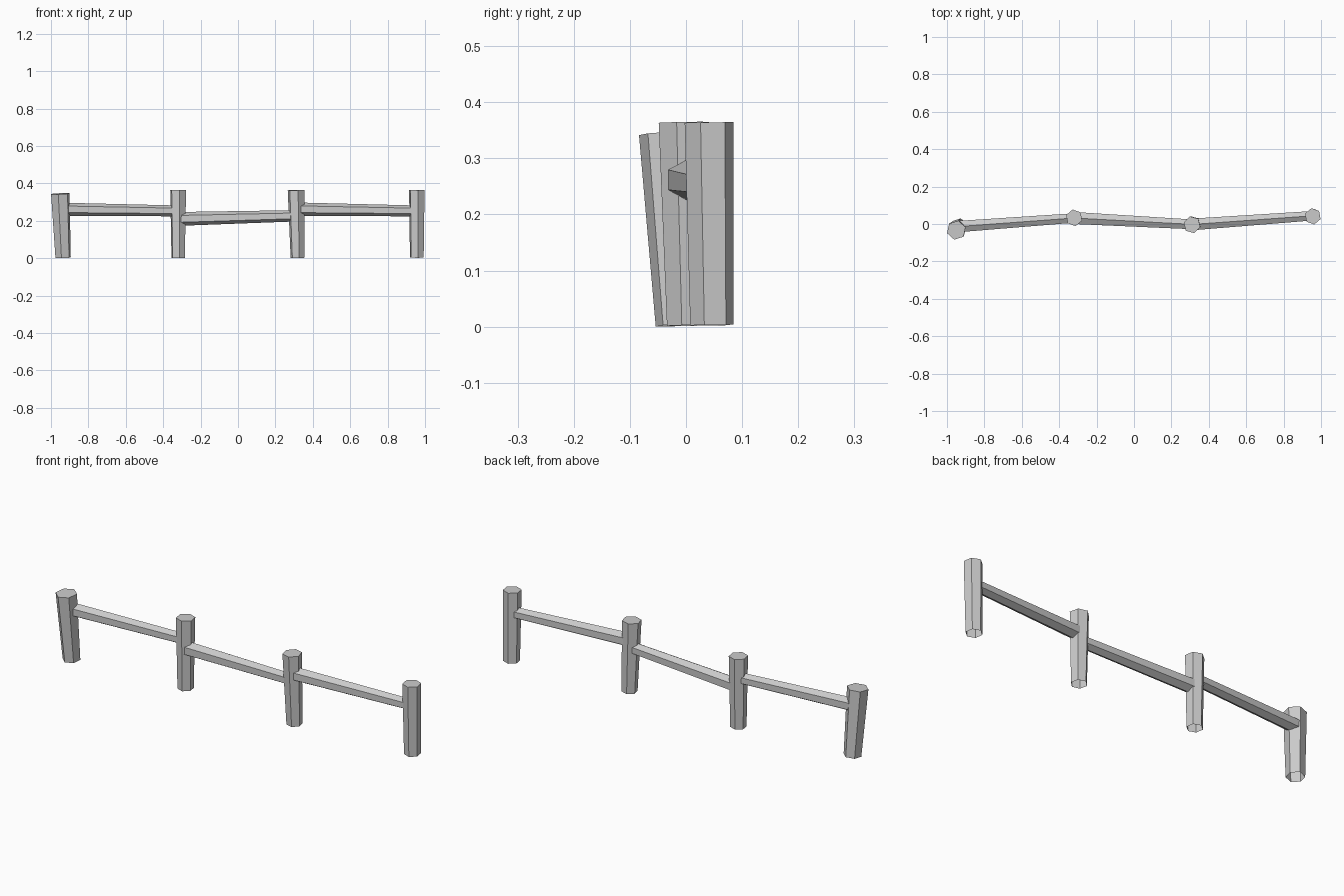
import bpy, bmesh
from math import cos, sin, radians
from mathutils import Vector

cube = bpy.data.objects.get("Cube")
if cube:
    bpy.data.objects.remove(cube, do_unlink=True)

SIDES = 6

# One grey for the whole fence
grey = bpy.data.materials.new("weathered_grey")
grey.use_nodes = True
colour = (0.6, 0.6, 0.6, 1)
grey.diffuse_color = colour
grey.node_tree.nodes["Principled BSDF"].inputs["Base Color"].default_value = colour


def prism(name, start, end, r_start, r_end, ref, turn=0, cap_start=False):
    """Tapered hexagonal beam whose first corner points along ref."""
    a, b = Vector(start), Vector(end)
    axis = (b - a).normalized()
    u = Vector(ref)
    u = (u - axis * u.dot(axis)).normalized()
    v = axis.cross(u)
    bm = bmesh.new()
    rings = []
    for centre, r in ((a, r_start), (b, r_end)):
        angles = [radians(turn + i * 360 / SIDES) for i in range(SIDES)]
        rings.append([bm.verts.new(centre + r * (u * cos(t) + v * sin(t))) for t in angles])
    low, high = rings
    for i in range(SIDES):
        j = (i + 1) % SIDES
        bm.faces.new((low[i], low[j], high[j], high[i]))
    bm.faces.new(high)
    if cap_start:
        bm.faces.new(low[::-1])
    mesh = bpy.data.meshes.new(name)
    bm.to_mesh(mesh)
    bm.free()
    mesh.materials.append(grey)
    obj = bpy.data.objects.new(name, mesh)
    bpy.context.collection.objects.link(obj)
    return obj


# Posts, open underneath: foot, head, foot radius, head radius, turn
posts = [
    ((-0.935, -0.012, 0.003), (-0.95, -0.033, 0.345), 0.043, 0.052, 18),
    ((-0.32, 0.033, 0.002), (-0.32, 0.033, 0.364), 0.038, 0.045, 40),
    ((0.318, 0.003, 0.002), (0.31, -0.004, 0.364), 0.038, 0.046, 44),
    ((0.956, 0.046, 0.003), (0.956, 0.041, 0.364), 0.039, 0.044, 40),
]
for n, (foot, head, r0, r1, turn) in enumerate(posts, 1):
    prism(f"post_{n}", foot, head, r0, r1, (1, 0, 0), turn)

# Rails between neighbouring posts, tapering towards the left
rails = [
    ((-0.945, -0.014, 0.262), (-0.32, 0.032, 0.253), 0.035, 0.029),
    ((-0.32, 0.032, 0.21), (0.315, -0.002, 0.227), 0.037, 0.030),
    ((0.315, -0.002, 0.262), (0.955, 0.044, 0.253), 0.036, 0.029),
]
for n, (a, b, r0, r1) in enumerate(rails, 1):
    prism(f"rail_{n}", a, b, r0, r1, (0, 0, 1), cap_start=True)
